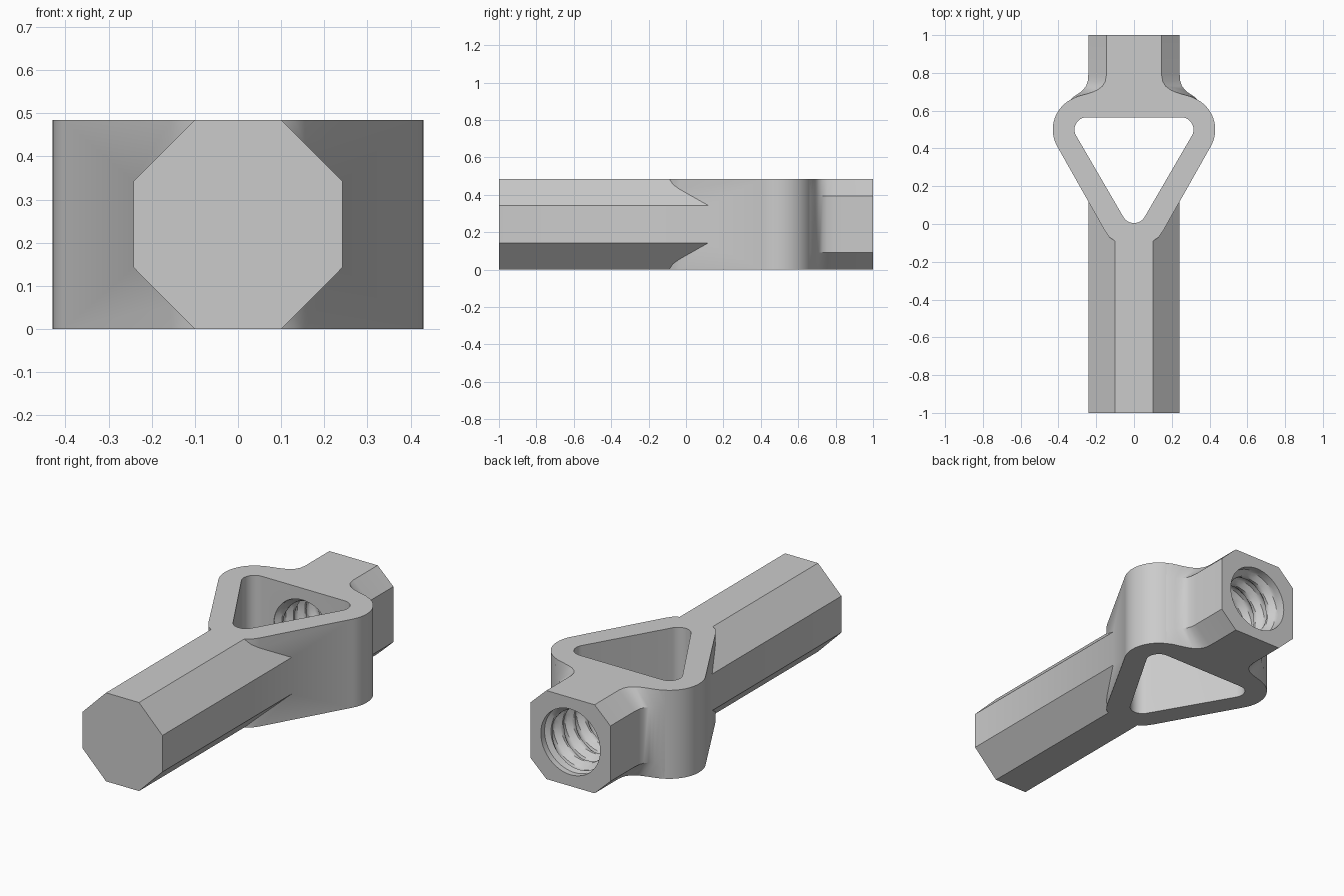
import bpy, bmesh
from math import sin, cos, pi, radians

cube = bpy.data.objects.get("Cube")
if cube:
    bpy.data.objects.remove(cube, do_unlink=True)

H = 0.485          # full height
MID = H / 2
steel = bpy.data.materials.new("plain grey")
steel.use_nodes = True
GREY = (0.6, 0.6, 0.6, 1)
steel.diffuse_color = GREY
steel.node_tree.nodes["Principled BSDF"].inputs["Base Color"].default_value = GREY


def loft(name, rings):
    """Closed solid through a list of equal-length vertex rings."""
    bm = bmesh.new()
    rows = [[bm.verts.new(p) for p in ring] for ring in rings]
    n = len(rows[0])
    for a, b in zip(rows, rows[1:]):
        for i in range(n):
            j = (i + 1) % n
            bm.faces.new((a[i], a[j], b[j], b[i]))
    bm.faces.new(rows[0])
    bm.faces.new(rows[-1])
    bmesh.ops.recalc_face_normals(bm, faces=bm.faces)
    mesh = bpy.data.meshes.new(name)
    bm.to_mesh(mesh)
    bm.free()
    mesh.materials.append(steel)
    obj = bpy.data.objects.new(name, mesh)
    bpy.context.collection.objects.link(obj)
    return obj


def octagon(y, flat, side, half_side):
    """Eight-sided section: half width of top, half width, half height of side."""
    q = [(side, half_side), (flat, MID)]
    pts = q + [(-x, z) for x, z in reversed(q)]
    pts += [(-x, -z) for x, z in pts]
    return [(x, y, MID + z) for x, z in pts]


def prism(name, outline, z0, z1):
    return loft(name, [[(x, y, z) for x, y in outline] for z in (z0, z1)])


def arc(cx, cy, r, start, end, steps=12):
    angles = [radians(start + (end - start) * i / steps) for i in range(steps + 1)]
    return [(cx + r * cos(t), cy + r * sin(t)) for t in angles]


def mirrored(half):
    return half + [(-x, y) for x, y in reversed(half) if x > 0.001]


def boolean(target, tool, operation):
    mod = target.modifiers.new("cut", 'BOOLEAN')
    mod.operation = operation
    mod.solver = 'EXACT'
    mod.object = tool
    bpy.context.view_layer.objects.active = target
    bpy.ops.object.modifier_apply(modifier=mod.name)
    bpy.data.objects.remove(tool, do_unlink=True)


# Triangular head with rounded shoulders
half = [(0.1, -0.09), (0.13, -0.07), (0.155, -0.035)]
half += arc(0.25, 0.5, 0.18, -30, 67, 16)
body = prism("turnbuckle_body", mirrored(half), 0, H)

# Solid octagonal handle at the front
handle = loft("handle", [octagon(y, 0.1, 0.242, 0.1) for y in (-1, 0.13)])
boolean(body, handle, 'UNION')

# Octagonal neck flaring into the shoulders
flare = [(0.66, 0.332, 0.335), (0.675, 0.30, 0.318), (0.69, 0.245, 0.295),
         (0.70, 0.215, 0.281), (0.71, 0.193, 0.27), (0.73, 0.167, 0.254),
         (0.755, 0.152, 0.245), (0.79, 0.146, 0.242), (1, 0.146, 0.242)]
neck = loft("neck", [octagon(y, a, b, 0.152) for y, a, b in flare])
boolean(body, neck, 'UNION')

# Rounded triangular window
window_half = arc(0, 0.07, 0.065, -90, -30, 8) + arc(0.25, 0.5, 0.065, -30, 90)
window = prism("window_cutter", mirrored(window_half), -0.1, H + 0.1)
boolean(body, window, 'DIFFERENCE')

# Threaded bore with a short plain mouth
PITCH, MINOR, MAJOR = 0.1, 0.15, 0.18
SEG, STEP = 48, 0.0125


def bore_radius(y, t):
    if y > 0.965:
        return MAJOR
    f = abs(((y / PITCH + t / (2 * pi)) % 1) * 2 - 1)
    return MINOR + (MAJOR - MINOR) * min(1, max(0, (f - 0.2) / 0.5))


rings = []
for k in range(44):
    y = 0.48 + k * STEP
    angles = [2 * pi * i / SEG for i in range(SEG)]
    rings.append([(bore_radius(y, t) * cos(t), y, MID + bore_radius(y, t) * sin(t))
                  for t in angles])
boolean(body, loft("bore_cutter", rings), 'DIFFERENCE')

# Smooth the curved walls, keep the flats crisp
bpy.ops.object.select_all(action='DESELECT')
body.select_set(True)
bpy.context.view_layer.objects.active = body
bpy.ops.object.shade_smooth_by_angle(angle=radians(30))
